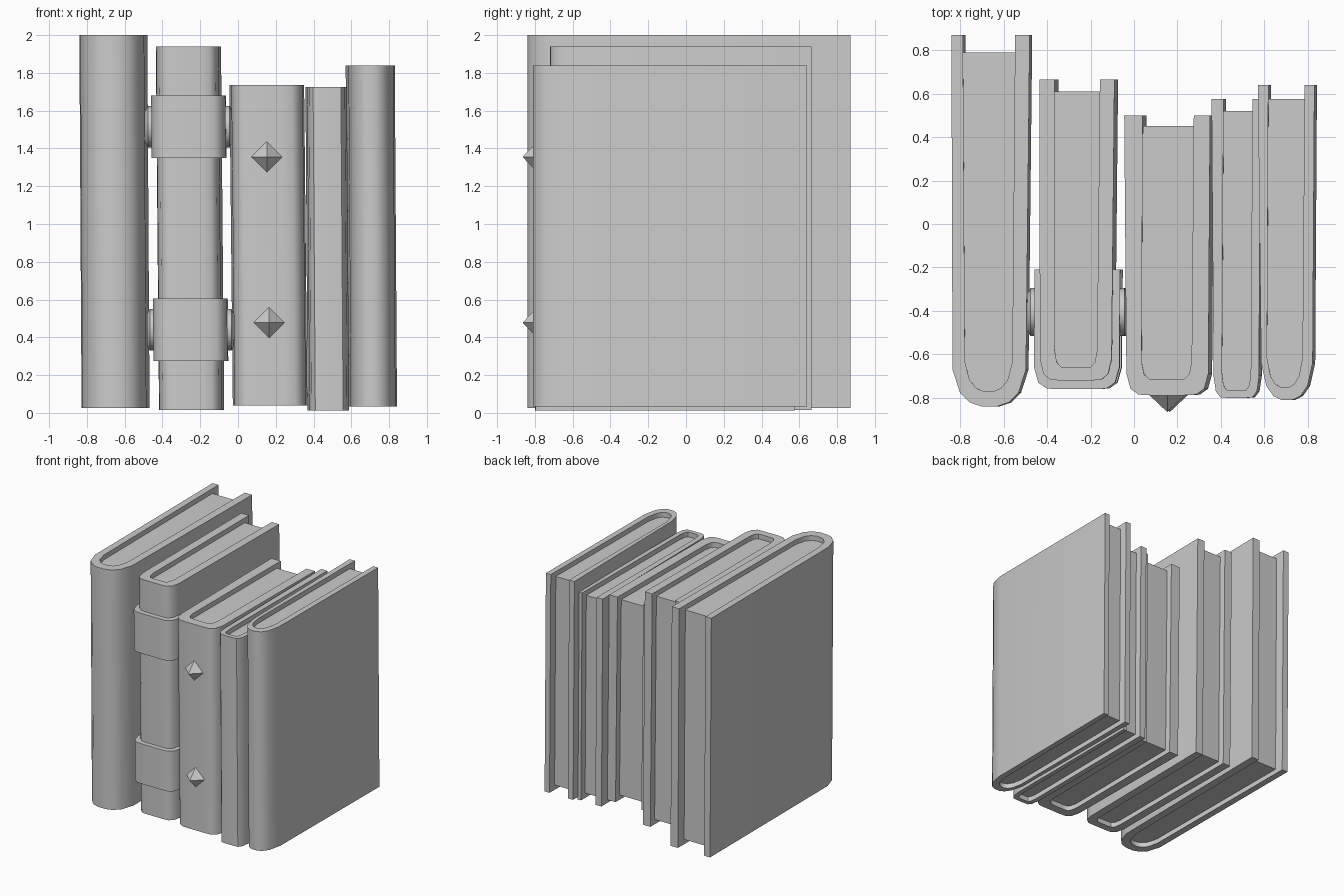
import bpy, bmesh, math
from mathutils import Matrix

if "Cube" in bpy.data.objects:
    bpy.data.objects.remove(bpy.data.objects["Cube"])

# half spine shapes: (fraction across width, distance behind spine front)
ROUND = [(0, .17), (.10, .065), (.24, .018), (.40, 0)]
BOX = [(0, .10), (.05, .03), (.15, .003), (.3, 0)]


def u_profile(back, front, y_back, y_front, shape):
    """Open U seen from above: back left, round the spine, back right."""
    (bl, br), (fl, fr) = back, front
    full = shape + [(1 - u, v) for u, v in reversed(shape)]
    pts = [(fl + u * (fr - fl), y_front + v) for u, v in full]
    return [(bl, y_back)] + pts + [(br, y_back)]


def finish(bm, name, smooth=True):
    bmesh.ops.recalc_face_normals(bm, faces=bm.faces)
    me = bpy.data.meshes.new(name)
    bm.to_mesh(me)
    bm.free()
    ob = bpy.data.objects.new(name, me)
    bpy.context.collection.objects.link(ob)
    if smooth:
        bpy.ops.object.select_all(action='DESELECT')
        ob.select_set(True)
        bpy.context.view_layer.objects.active = ob
        bpy.ops.object.shade_smooth_by_angle(angle=math.radians(42))
    return ob


def ring(bm, pts, z, lean):
    return [bm.verts.new((x + lean(z), y, z)) for x, y in pts]


def shell(name, outer, inner, z0, z1, lean):
    """Bent sheet between two U profiles."""
    bm = bmesh.new()
    o0, o1 = ring(bm, outer, z0, lean), ring(bm, outer, z1, lean)
    i0, i1 = ring(bm, inner, z0, lean), ring(bm, inner, z1, lean)
    for a in range(len(outer) - 1):
        b = a + 1
        for p, q in ((o0, o1), (o1, i1), (i1, i0), (i0, o0)):
            bm.faces.new((p[a], p[b], q[b], q[a]))
    for e in (0, -1):
        bm.faces.new((o0[e], o1[e], i1[e], i0[e]))
    return finish(bm, name)


def block(name, pts, z0, z1, lean):
    """Closed prism for the pages."""
    bm = bmesh.new()
    a, b = ring(bm, pts, z0, lean), ring(bm, pts, z1, lean)
    bm.faces.new(a)
    bm.faces.new(b)
    n = len(pts)
    for k in range(n):
        m = (k + 1) % n
        bm.faces.new((a[k], a[m], b[m], b[k]))
    return finish(bm, name)


def make_lean(ztop, dx):
    return lambda z: dx * (1 - z / ztop)


# name, outer back x, outer front x, inner back x, inner front x,
# y back, y pages, y spine, y inner spine, z bottom, z top, lean, shape
books = [
    ("book_tall", (-.84, -.48), (-.835, -.497), (-.787, -.547), (-.778, -.56),
     .87, .79, -.84, -.77, .025, 2.0, .012, ROUND),
    ("book_strapped", (-.435, -.09), (-.433, -.103), (-.365, -.157), (-.365, -.17),
     .665, .61, -.72, -.66, .015, 1.94, .017, BOX),
    ("book_studded", (-.045, .35), (-.035, .342), (.04, .275), (.035, .265),
     .50, .45, -.788, -.715, .04, 1.735, .018, BOX),
    ("book_thin", (.357, .577), (.366, .576), (.412, .545), (.405, .537),
     .575, .52, -.80, -.765, .012, 1.725, .012, BOX),
    ("book_right", (.57, .83), (.585, .822), (.618, .785), (.612, .775),
     .64, .575, -.81, -.752, .035, 1.838, .012, ROUND),
]
for (name, ob_, of, ib, inf, yb, yp, ys, yi, z0, z1, dx, shape) in books:
    lean = make_lean(z1, dx)
    inner_shape = [(u, v * .8) for u, v in shape]
    shell(name + "_cover", u_profile(ob_, of, yb, ys, shape),
          u_profile(ib, inf, yb, yi, inner_shape), z0, z1, lean)
    block(name + "_pages", u_profile(ib, inf, yp, yi, inner_shape),
          z0 + .04, z1 - .04, lean)

# straps with a round rivet on each side
lean = make_lean(1.94, .017)
for label, z0, z1 in (("upper", 1.35, 1.68), ("lower", .275, .605)):
    shell(label + "_strap",
          u_profile((-.46, -.066), (-.462, -.07), -.21, -.76, BOX),
          u_profile((-.432, -.1), (-.43, -.106), -.21, -.717, BOX), z0, z1, lean)
    zc = (z0 + z1) / 2
    for side, x, d in (("left", -.45, -1), ("right", -.078, 1)):
        bm = bmesh.new()
        steps = [(.0, .11), (.03, .11), (.046, .085)]
        rings = []
        for h, r in steps:
            rings.append([bm.verts.new((x + lean(zc) + d * h,
                                        -.405 + r * math.cos(k * math.tau / 16),
                                        zc + r * math.sin(k * math.tau / 16)))
                          for k in range(16)])
        for p, q in zip(rings, rings[1:]):
            for k in range(16):
                m = (k + 1) % 16
                bm.faces.new((p[k], p[m], q[m], q[k]))
        bm.faces.new(rings[0])
        bm.faces.new(rings[-1])
        finish(bm, f"{label}_{side}_rivet")

# pointed studs on the third spine
for label, x, z in (("upper", .153, 1.355), ("lower", .165, .478)):
    bm = bmesh.new()
    for depth_sign in (0,):
        base = [bm.verts.new((x + a * .09, -.78, z + b * .09))
                for a, b in ((1, 0), (0, 1), (-1, 0), (0, -1))]
        tips = [bm.verts.new((x, y, z)) for y in (-.865, -.70)]
        for k in range(4):
            for t in tips:
                bm.faces.new((base[k], base[(k + 1) % 4], t))
    finish(bm, label + "_stud", smooth=False)
